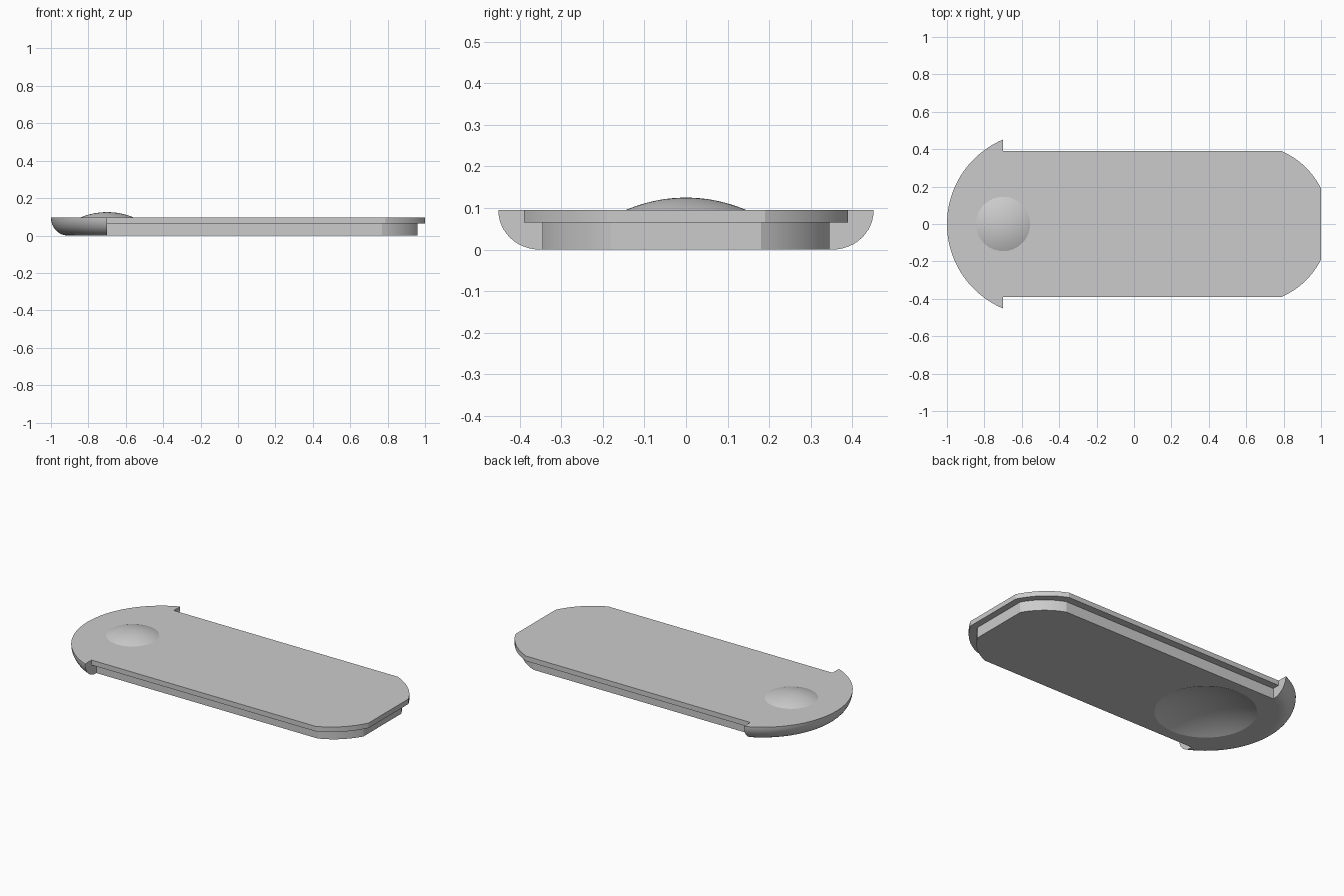
import bpy, bmesh, math
from mathutils import Vector

if "Cube" in bpy.data.objects:
    bpy.data.objects.remove(bpy.data.objects["Cube"], do_unlink=True)

GREY = (0.6, 0.6, 0.6, 1.0)
grey = bpy.data.materials.new("plain grey")
grey.use_nodes = True
grey.diffuse_color = GREY
grey.node_tree.nodes["Principled BSDF"].inputs["Base Color"].default_value = GREY

STEP = 0.095      # overall plate height
LEDGE = 0.065     # underside of the overhanging plate
SPLIT = -0.7      # where the round end meets the straight body
HUB = -0.51       # centre of the round end and finger recess


def make_object(name, bm):
    bmesh.ops.recalc_face_normals(bm, faces=bm.faces)
    mesh = bpy.data.meshes.new(name)
    bm.to_mesh(mesh)
    bm.free()
    mesh.materials.append(grey)
    obj = bpy.data.objects.new(name, mesh)
    bpy.context.collection.objects.link(obj)
    return obj


def lathe(profile, x, segments=96):
    """Spin (radius, z) points about a vertical axis at x."""
    bm = bmesh.new()
    verts = [bm.verts.new((x + r, 0, z)) for r, z in profile]
    edges = [bm.edges.new(pair) for pair in zip(verts, verts[1:])]
    bmesh.ops.spin(bm, geom=verts + edges, cent=(x, 0, 0), axis=(0, 0, 1),
                   angle=math.tau, steps=segments)
    bmesh.ops.remove_doubles(bm, verts=bm.verts, dist=1e-5)
    return bm


def sphere_arc(radius, height, base, extra=0.0, steps=14):
    """Spherical cap profile from its rim (plus extra angle) to its apex."""
    ball = (radius ** 2 + height ** 2) / (2 * height)
    sweep = math.asin(radius / ball) + extra
    return [(ball * math.sin(sweep * (1 - i / steps)),
             base + height - ball + ball * math.cos(sweep * (1 - i / steps)))
            for i in range(steps + 1)]


def slab(name, half_width, end_x, end_half, arc_x, z0, z1, steps=12):
    """Straight-sided slab whose far corners are rounded by a large arc."""
    start = Vector((arc_x, 0))
    radius = (Vector((end_x, end_half)) - start).length
    a0 = math.atan2(end_half, end_x - arc_x)
    a1 = math.asin(half_width / radius)
    side = [(arc_x + radius * math.cos(a0 + (a1 - a0) * i / steps),
             radius * math.sin(a0 + (a1 - a0) * i / steps)) for i in range(steps + 1)]
    side.append((SPLIT, half_width))
    outline = side + [(x, -y) for x, y in reversed(side)]
    bm = bmesh.new()
    face = bm.faces.new([bm.verts.new((x, y, z0)) for x, y in outline])
    grown = bmesh.ops.extrude_face_region(bm, geom=[face])["geom"]
    top = [g for g in grown if isinstance(g, bmesh.types.BMVert)]
    bmesh.ops.translate(bm, verts=top, vec=(0, 0, z1 - z0))
    return make_object(name, bm)


def finish(obj):
    """Smooth the curved walls, keep level faces flat."""
    bpy.ops.object.select_all(action='DESELECT')
    obj.select_set(True)
    bpy.context.view_layer.objects.active = obj
    bpy.ops.object.shade_smooth_by_angle(angle=math.radians(15))
    for poly in obj.data.polygons:
        if abs(poly.normal.z) > 0.9999:
            poly.use_smooth = False


# Sliding plate and the narrower core beneath it
plate = slab("top_plate", 0.39, 1.0, 0.19, 0.62, LEDGE, STEP)
core = slab("lower_core", 0.345, 0.96, 0.18, 0.637, 0.0, LEDGE)

# Round end: disc with a rounded lower rim, sliced off at the split
FILLET, STEPS = 0.09, 12
rim = [(0.40 + FILLET * math.sin(a), STEP * (1 - math.cos(a)))
       for a in (math.pi / 2 * i / STEPS for i in range(STEPS + 1))]
bm = lathe([(0, 0)] + rim + [(0, STEP)], HUB, 128)
cut = bmesh.ops.bisect_plane(bm, geom=bm.verts[:] + bm.edges[:] + bm.faces[:],
                             plane_co=(SPLIT, 0, 0), plane_no=(1, 0, 0), clear_outer=True)
bmesh.ops.holes_fill(bm, edges=[e for e in bm.edges if e.is_boundary])
bmesh.ops.dissolve_limit(bm, angle_limit=0.001, verts=bm.verts, edges=bm.edges)
cap = make_object("round_end", bm)

# Finger recess scooped out of the underside
scoop = sphere_arc(0.28, 0.06, 0.0, extra=0.1, steps=18)
cutter = make_object("recess_cutter", lathe([(0, scoop[0][1])] + scoop, HUB))
cutter.hide_render = True
for obj in (core, cap):
    mod = obj.modifiers.new("recess", 'BOOLEAN')
    mod.operation = 'DIFFERENCE'
    mod.solver = 'EXACT'
    mod.object = cutter
    bpy.context.view_layer.objects.active = obj
    bpy.ops.object.modifier_apply(modifier=mod.name)
bpy.data.objects.remove(cutter, do_unlink=True)

# Raised button on top
dome = make_object("raised_dome", lathe(sphere_arc(0.145, 0.03, STEP), -0.7, 64))

for obj in (plate, core, cap, dome):
    finish(obj)
